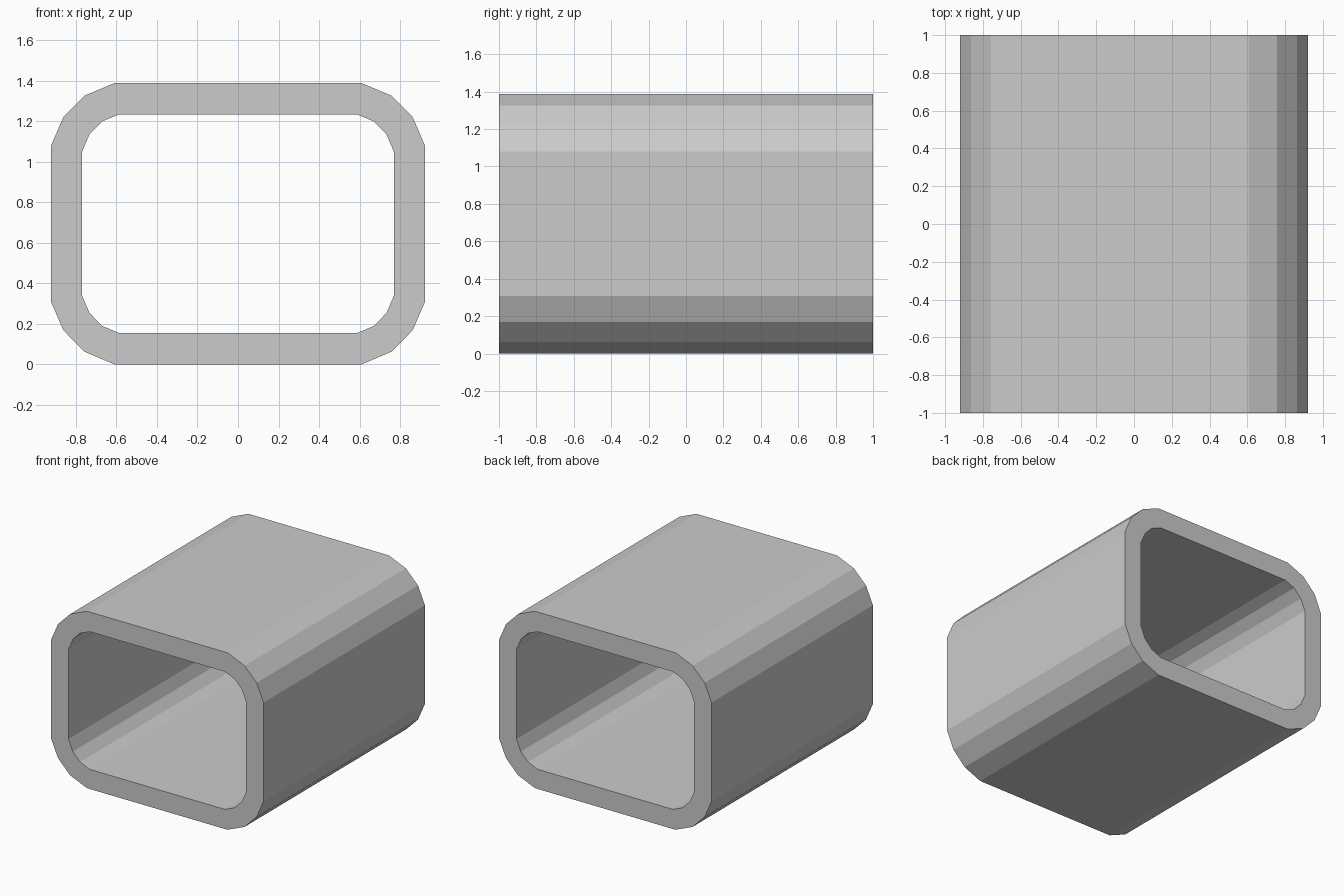
import bpy, bmesh

if "Cube" in bpy.data.objects:
    bpy.data.objects.remove(bpy.data.objects["Cube"])

HALF_LENGTH = 1.0
MID_Z = 0.694

# One corner of each outline (x, height above the tube's centre line)
OUTER = [(0.922, 0.387), (0.862, 0.526), (0.757, 0.632), (0.61, 0.694)]
INNER = [(0.771, 0.351), (0.733, 0.44), (0.67, 0.505), (0.586, 0.54)]


def full_loop(corner):
    """Mirror one corner into a closed outline."""
    right = corner
    left = [(-x, z) for x, z in reversed(corner)]
    upper = right + left
    return upper + [(-x, -z) for x, z in upper]


def ring(bm, corner, y):
    return [bm.verts.new((x, y, z + MID_Z)) for x, z in full_loop(corner)]


def bridge(bm, a, b):
    n = len(a)
    for i in range(n):
        j = (i + 1) % n
        bm.faces.new((a[i], a[j], b[j], b[i]))


# Hollow rectangular tube with chamfered corners, open at both ends
bm = bmesh.new()
rings = [ring(bm, OUTER, -HALF_LENGTH), ring(bm, OUTER, HALF_LENGTH),
         ring(bm, INNER, HALF_LENGTH), ring(bm, INNER, -HALF_LENGTH)]
for i in range(4):
    bridge(bm, rings[i], rings[(i + 1) % 4])
bmesh.ops.recalc_face_normals(bm, faces=bm.faces)

mesh = bpy.data.meshes.new("hollow_tube")
bm.to_mesh(mesh)
bm.free()
bpy.context.collection.objects.link(bpy.data.objects.new("hollow_tube", mesh))
